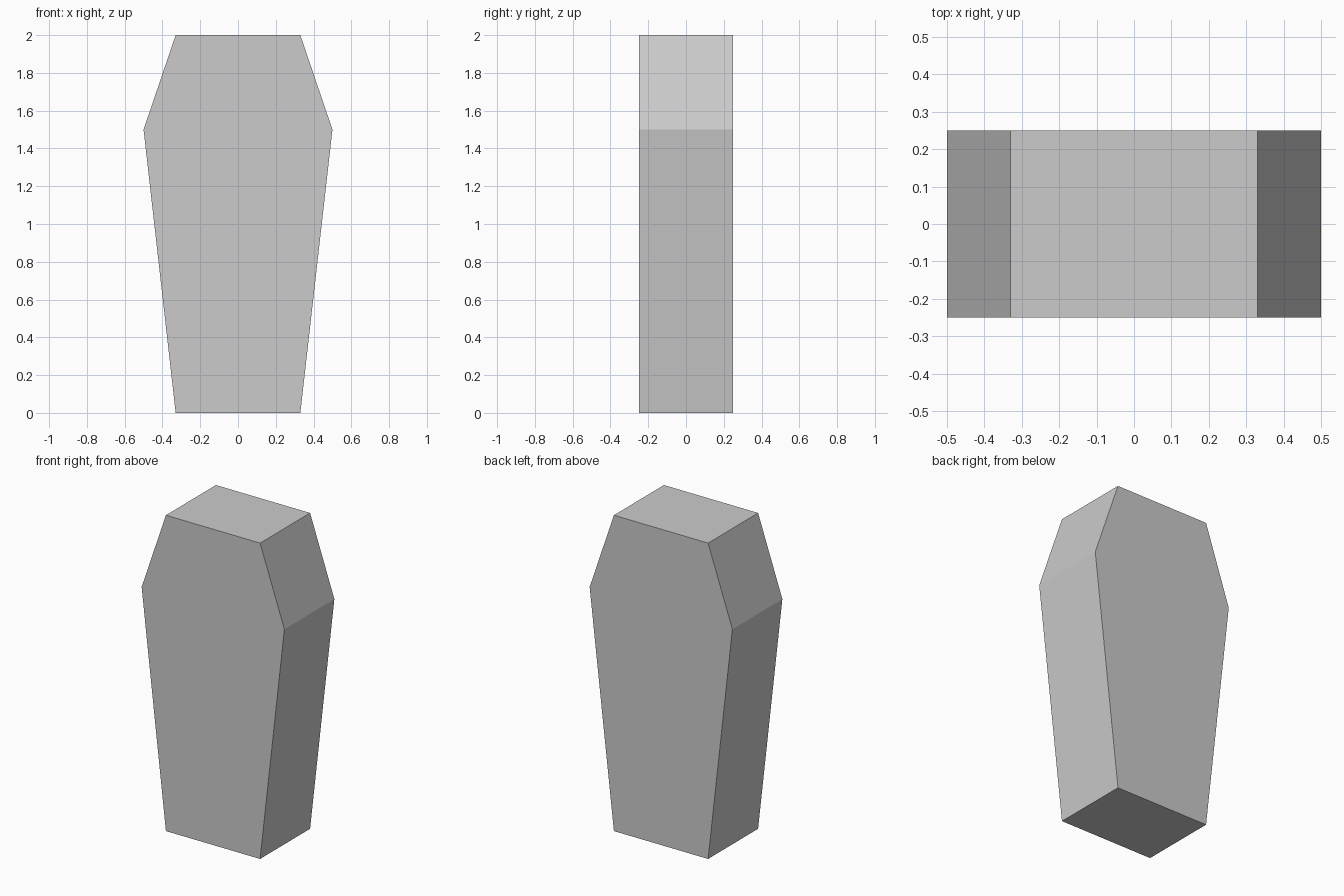
import bpy, bmesh

if "Cube" in bpy.data.objects:
    bpy.data.objects.remove(bpy.data.objects["Cube"])

# Right half of the coffin outline (x, z), mirrored to close the profile
half = [(0.33, 0.0), (0.5, 1.5), (0.33, 2.0)]
outline = half + [(-x, z) for x, z in reversed(half)]
depth = 0.5

# Coffin body: front face extruded backwards
bm = bmesh.new()
front = bm.faces.new([bm.verts.new((x, -depth / 2, z)) for x, z in outline])
extruded = bmesh.ops.extrude_face_region(bm, geom=[front], use_keep_orig=True)
back_verts = [g for g in extruded["geom"] if isinstance(g, bmesh.types.BMVert)]
bmesh.ops.translate(bm, verts=back_verts, vec=(0, depth, 0))
bmesh.ops.recalc_face_normals(bm, faces=bm.faces)

mesh = bpy.data.meshes.new("coffin")
bm.to_mesh(mesh)
bm.free()
bpy.context.collection.objects.link(bpy.data.objects.new("coffin", mesh))
